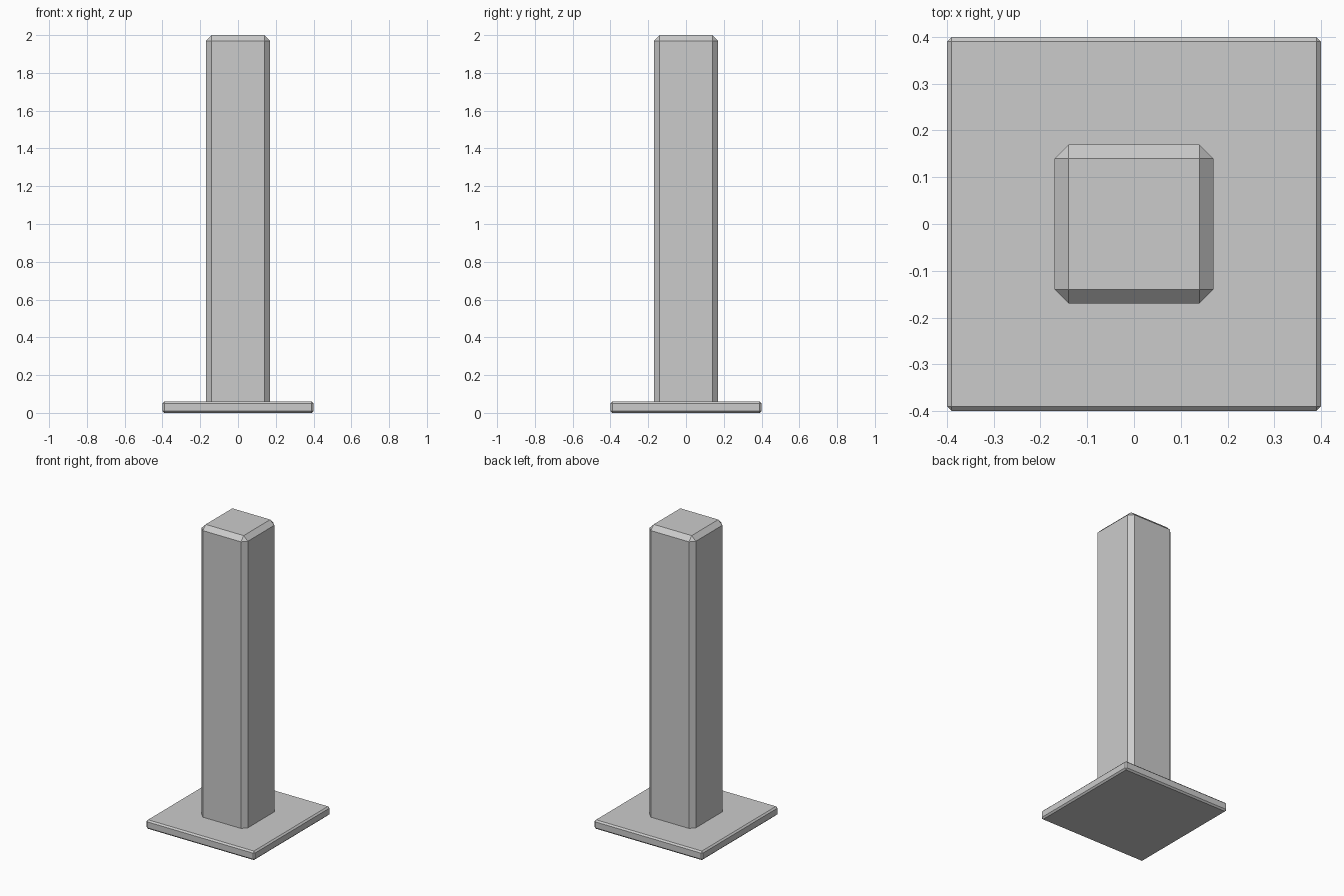
import bpy
import bmesh

if "Cube" in bpy.data.objects:
    bpy.data.objects.remove(bpy.data.objects["Cube"])


def chamfered_box(name, width, z0, z1, chamfer):
    """Square box standing from z0 to z1 with all edges chamfered."""
    bm = bmesh.new()
    bmesh.ops.create_cube(bm, size=1)
    bmesh.ops.scale(bm, vec=(width, width, z1 - z0), verts=bm.verts)
    bmesh.ops.translate(bm, vec=(0, 0, (z0 + z1) / 2), verts=bm.verts)
    bmesh.ops.bevel(bm, geom=bm.edges[:], offset=chamfer, segments=1,
                    affect='EDGES', clamp_overlap=True)
    mesh = bpy.data.meshes.new(name)
    bm.to_mesh(mesh)
    bm.free()
    obj = bpy.data.objects.new(name, mesh)
    bpy.context.collection.objects.link(obj)
    return obj


# Flat square foot plate
chamfered_box("base_plate", 0.80, 0.0, 0.06, 0.01)

# Square post, its lower end sunk into the plate
chamfered_box("post", 0.34, 0.02, 2.0, 0.03)
